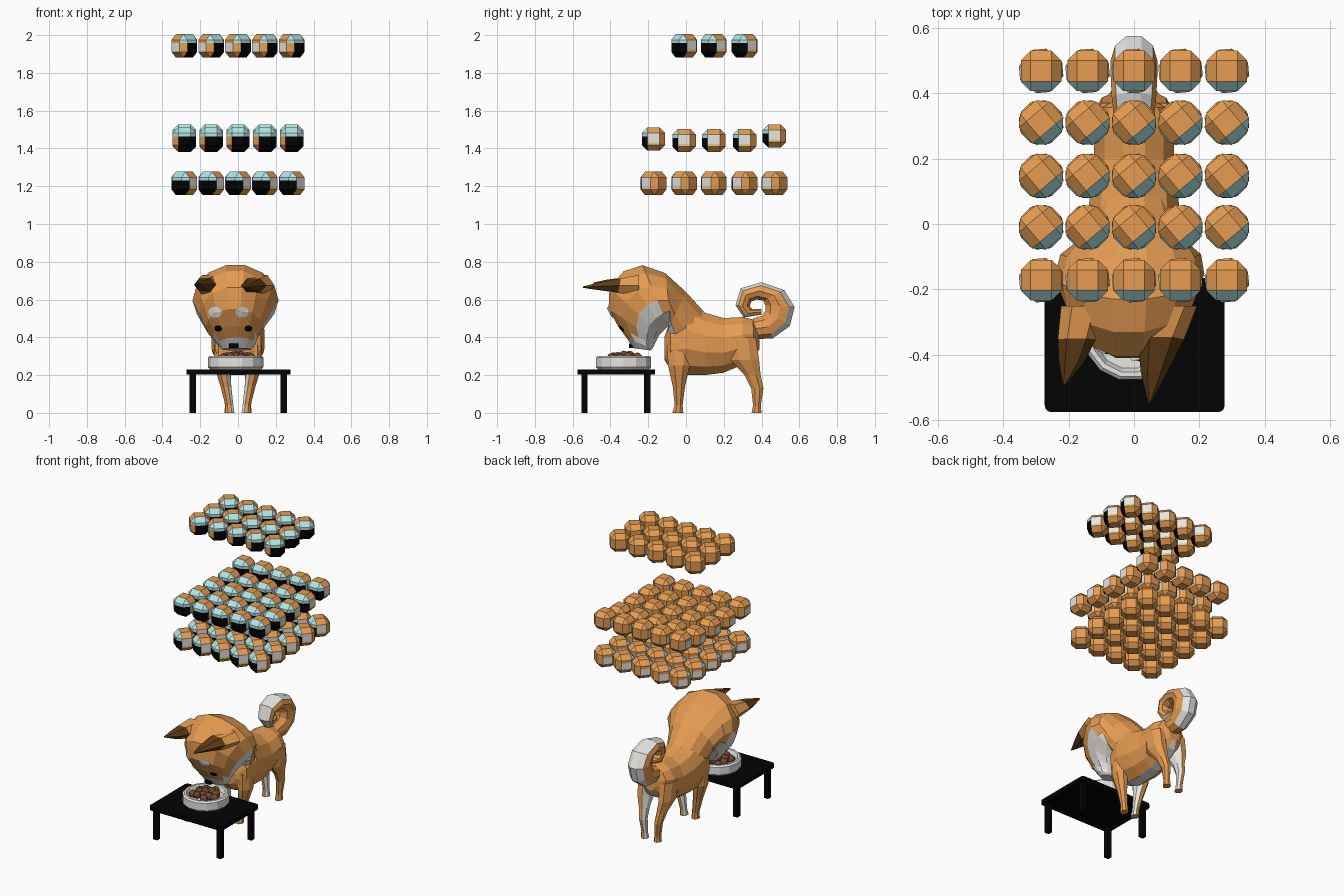
import bpy, bmesh, random
from math import sin, cos, pi, radians
from mathutils import Vector
from mathutils.bvhtree import BVHTree

random.seed(4)
if "Cube" in bpy.data.objects:
    bpy.data.objects.remove(bpy.data.objects["Cube"])


def material(name, rgb):
    m = bpy.data.materials.new(name)
    m.diffuse_color = (*rgb, 1)
    m.use_nodes = True
    m.node_tree.nodes["Principled BSDF"].inputs["Base Color"].default_value = (*rgb, 1)
    return m


ORANGE, WHITE, BLACK, CYAN, CREAM, DARK, BROWN = range(7)
PALETTE = [material("orange", (0.79, 0.335, 0.085)), material("white", (0.87, 0.86, 0.83)),
           material("black", (0.001, 0.001, 0.001)), material("pale cyan", (0.44, 0.77, 0.77)),
           material("cream", (0.83, 0.62, 0.24)), material("dark brown", (0.11, 0.045, 0.008)),
           material("food brown", (0.19, 0.07, 0.034))]


def finish(name, bm):
    me = bpy.data.meshes.new(name)
    bm.to_mesh(me)
    bm.free()
    for m in PALETTE:
        me.materials.append(m)
    return link(name, me)


def link(name, me):
    ob = bpy.data.objects.new(name, me)
    bpy.context.collection.objects.link(ob)
    return ob


def loft(name, stations, sides, rule, bias=1.0):
    """Skin oval rings; a station is (y, z) inner, (y, z) outer, half width, x."""
    bm = bmesh.new()
    half = pi / sides
    rings = []
    for (y0, z0), (y1, z1), w, x in stations:
        ring = []
        for k in range(sides):
            a = half * (2 * k + 1)
            t = max(0, 0.5 - 0.5 * cos(a) / cos(half)) ** bias
            ring.append(bm.verts.new((x + w * sin(a), y0 + (y1 - y0) * t, z0 + (z1 - z0) * t)))
        rings.append(ring)
    info = {}
    for i, (a, b) in enumerate(zip(rings, rings[1:])):
        for k in range(sides):
            n = (k + 1) % sides
            f = bm.faces.new((a[k], a[n], b[n], b[k]))
            info[f] = (i, 0.5 - 0.5 * cos(half * (2 * k + 2)))
    info[bm.faces.new(rings[0])] = (0, 0.5)
    info[bm.faces.new(rings[-1])] = (len(rings) - 2, 0.5)
    bmesh.ops.recalc_face_normals(bm, faces=bm.faces)
    for f, (i, t) in info.items():
        f.material_index = rule(i, t, f)
    tree = BVHTree.FromBMesh(bm)
    finish(name, bm)
    return tree


def box(name, loc, size, mat, bevel=0.0):
    bm = bmesh.new()
    bmesh.ops.create_cube(bm, size=1)
    bmesh.ops.scale(bm, vec=size, verts=bm.verts)
    bmesh.ops.translate(bm, vec=loc, verts=bm.verts)
    if bevel:
        upright = [e for e in bm.edges if abs(e.verts[0].co.z - e.verts[1].co.z) > 1e-4]
        bmesh.ops.bevel(bm, geom=upright, offset=bevel, segments=3, affect='EDGES', profile=0.5)
    for f in bm.faces:
        f.material_index = mat
    return finish(name, bm)


# Table
box("table_top", (0.002, -0.37, 0.217), (0.55, 0.41, 0.027), BLACK, 0.02)
for x in (-0.24, 0.242):
    for y in (-0.538, -0.205):
        box("table_leg", (x, y, 0.104), (0.033, 0.033, 0.208), BLACK)

# Bowl, turned as a stack of rings, and its food
BX, BY = -0.012, -0.33
bowl = [(0.135, 0.23), (0.146, 0.242), (0.146, 0.292), (0.136, 0.302),
        (0.122, 0.302), (0.11, 0.275), (0.02, 0.272)]
loft("bowl", [((BY - r, z), (BY + r, z), r, BX) for r, z in bowl], 14, lambda i, t, f: WHITE)
for n in range(15):
    bm = bmesh.new()
    bmesh.ops.create_icosphere(bm, subdivisions=2, radius=random.uniform(0.023, 0.029))
    a, r = n * 2.4, 0.088 * (n / 15) ** 0.5
    spot = (BX + r * cos(a), BY + r * sin(a), 0.31 - 0.25 * r + random.uniform(-0.006, 0.002))
    bmesh.ops.translate(bm, vec=spot, verts=bm.verts)
    for f in bm.faces:
        f.material_index = BROWN
    finish("food_piece", bm)

# Torso, from chest to rump
torso = [((-0.115, 0.28), (-0.115, 0.40), 0.06, 0), ((-0.085, 0.235), (-0.08, 0.5), 0.125, 0),
         ((0.0, 0.2), (0.0, 0.58), 0.145, 0), ((0.1, 0.2), (0.1, 0.53), 0.14, 0),
         ((0.2, 0.213), (0.2, 0.502), 0.127, 0), ((0.3, 0.255), (0.3, 0.507), 0.128, 0),
         ((0.36, 0.29), (0.355, 0.495), 0.1, 0), ((0.39, 0.34), (0.385, 0.45), 0.045, 0)]
loft("torso", torso, 12, lambda i, t, f: WHITE if t < 0.05 and i > 0 else ORANGE)

# Neck and head, bending over towards the bowl
head = [((-0.08, 0.36), (0.10, 0.53), 0.13, 0), ((-0.10, 0.43), (0.0, 0.64), 0.165, 0),
        ((-0.08, 0.49), (-0.11, 0.74), 0.215, -0.01), ((-0.095, 0.46), (-0.23, 0.782), 0.228, -0.013),
        ((-0.115, 0.44), (-0.33, 0.75), 0.212, -0.015), ((-0.14, 0.415), (-0.405, 0.665), 0.185, -0.018),
        ((-0.155, 0.385), (-0.41, 0.55), 0.152, -0.02), ((-0.17, 0.355), (-0.36, 0.46), 0.118, -0.015),
        ((-0.18, 0.337), (-0.317, 0.4), 0.1, -0.008), ((-0.19, 0.331), (-0.276, 0.342), 0.077, -0.008)]
HEAD_WHITE = (0.2, 0.2, 0.32, 0.42, 0.48, 0.5, 0.5, 0.7, 1.1)
head_tree = loft("head", head, 14, lambda i, t, f: WHITE if t < HEAD_WHITE[i] else ORANGE, 1.25)


def patch(name, x, z, rx, rz, mat, lift):
    """Thin oval plate laid on the face."""
    bm = bmesh.new()
    pts = [(x, z)] + [(x + rx * cos(k * pi / 5), z + rz * sin(k * pi / 5)) for k in range(10)]
    verts = []
    for px, pz in pts:
        hit = head_tree.ray_cast(Vector((px, -1, pz)), Vector((0, 1, 0)))[0]
        verts.append(bm.verts.new((px, (hit.y if hit else -0.28) - lift, pz)))
    for k in range(10):
        bm.faces.new((verts[0], verts[1 + k], verts[1 + (k + 1) % 10])).material_index = mat
    finish(name, bm)


# Face markings, eyes and nose
for side, s in (("right", -1), ("left", 1)):
    patch(side + "_brow", -0.05 + s * 0.072, 0.533, 0.036, 0.03, WHITE, 0.007)
    patch(side + "_eye", -0.025 + s * 0.08, 0.447, 0.021, 0.017, BLACK, 0.008)
box("nose", (-0.022, -0.288, 0.355), (0.05, 0.03, 0.024), BLACK, 0.009)


# Ears, pointing forward with dark ends
def ear_colour(i, t, f):
    return DARK if i > 0 else ORANGE


right_ear = [((-0.25, 0.62), (-0.25, 0.73), 0.068, -0.155), ((-0.355, 0.642), (-0.35, 0.715), 0.058, -0.175),
             ((-0.42, 0.655), (-0.42, 0.705), 0.04, -0.19), ((-0.49, 0.683), (-0.49, 0.69), 0.005, -0.213)]
left_ear = [((-0.25, 0.62), (-0.25, 0.73), 0.075, 0.118), ((-0.36, 0.637), (-0.345, 0.712), 0.07, 0.083),
            ((-0.45, 0.648), (-0.45, 0.693), 0.042, 0.062), ((-0.545, 0.662), (-0.545, 0.669), 0.005, 0.048)]
loft("right_ear", right_ear, 6, ear_colour)
loft("left_ear", left_ear, 6, ear_colour)

# Legs: front y, back y, z, half width, x
front_leg = [(-0.1, 0.03, 0.36, 0.045, 0.085), (-0.095, 0.02, 0.25, 0.045, 0.085),
             (-0.07, -0.005, 0.14, 0.031, 0.064), (-0.06, -0.018, 0.04, 0.023, 0.046),
             (-0.072, -0.014, 0, 0.026, 0.043)]
hind_leg = [(0.22, 0.37, 0.4, 0.05, 0.08), (0.235, 0.387, 0.28, 0.047, 0.08),
            (0.31, 0.395, 0.2, 0.031, 0.067), (0.345, 0.41, 0.13, 0.025, 0.058),
            (0.355, 0.396, 0.04, 0.021, 0.05), (0.347, 0.4, 0, 0.025, 0.048)]
for side, s in (("right", -1), ("left", 1)):
    for name, leg in (("front_leg", front_leg), ("hind_leg", hind_leg)):
        loft(side + "_" + name, [((a, z), (b, z), w, s * x) for a, b, z, w, x in leg], 8,
             lambda i, t, f: WHITE if f.normal.x * s < -0.4 else ORANGE)

# Curled tail with a white outer band
tail = [((0.355, 0.5), (0.365, 0.39), 0.06, 0), ((0.405, 0.515), (0.46, 0.395), 0.062, 0),
        ((0.42, 0.54), (0.55, 0.46), 0.07, 0), ((0.42, 0.57), (0.575, 0.56), 0.072, 0),
        ((0.41, 0.595), (0.52, 0.65), 0.072, 0), ((0.375, 0.6), (0.4, 0.692), 0.068, 0),
        ((0.345, 0.59), (0.29, 0.66), 0.06, 0), ((0.338, 0.565), (0.262, 0.57), 0.052, 0),
        ((0.35, 0.55), (0.305, 0.505), 0.04, 0), ((0.4, 0.55), (0.4, 0.52), 0.018, 0)]
loft("tail", tail, 10, lambda i, t, f: WHITE if t > 0.85 and i > 0 else ORANGE)

# Floating bevelled blocks, all sharing one mesh
SPLIT, STRIPE = 0.014, -0.018
bm = bmesh.new()
bmesh.ops.create_cube(bm, size=0.124)
bmesh.ops.bevel(bm, geom=bm.edges[:], offset=0.03, segments=1, affect='EDGES', profile=0.5)
for cut in (SPLIT, STRIPE):
    bmesh.ops.bisect_plane(bm, geom=bm.verts[:] + bm.edges[:] + bm.faces[:],
                           plane_co=(0, 0, cut), plane_no=(0, 0, 1))
for f in bm.faces:
    c = f.calc_center_median()
    if c.y < -0.04 and c.z > SPLIT:
        f.material_index = CYAN
    elif c.y < -0.04 and c.x > -0.035:
        f.material_index = BLACK
    elif c.x > 0.058:
        f.material_index = WHITE if c.z > STRIPE else CREAM
    elif c.x < -0.058 and c.z < SPLIT:
        f.material_index = WHITE
block = finish("block", bm)
block_mesh = block.data
bpy.data.objects.remove(block)

ROWS = (-0.172, -0.01, 0.147, 0.31, 0.468)
LAYERS = [(1.215, ROWS, -40), (1.442, ROWS, 0), (1.943, ROWS[1:4], 40)]
for z, rows, turn in LAYERS:
    for y in rows:
        lift = 0.024 if turn == 0 and y == ROWS[-1] else 0.008 if turn == 0 and y == ROWS[0] else 0
        for col in range(-2, 3):
            ob = link("block", block_mesh)
            ob.location = (col * 0.142, y, z + lift)
            ob.rotation_euler.z = radians(turn)
